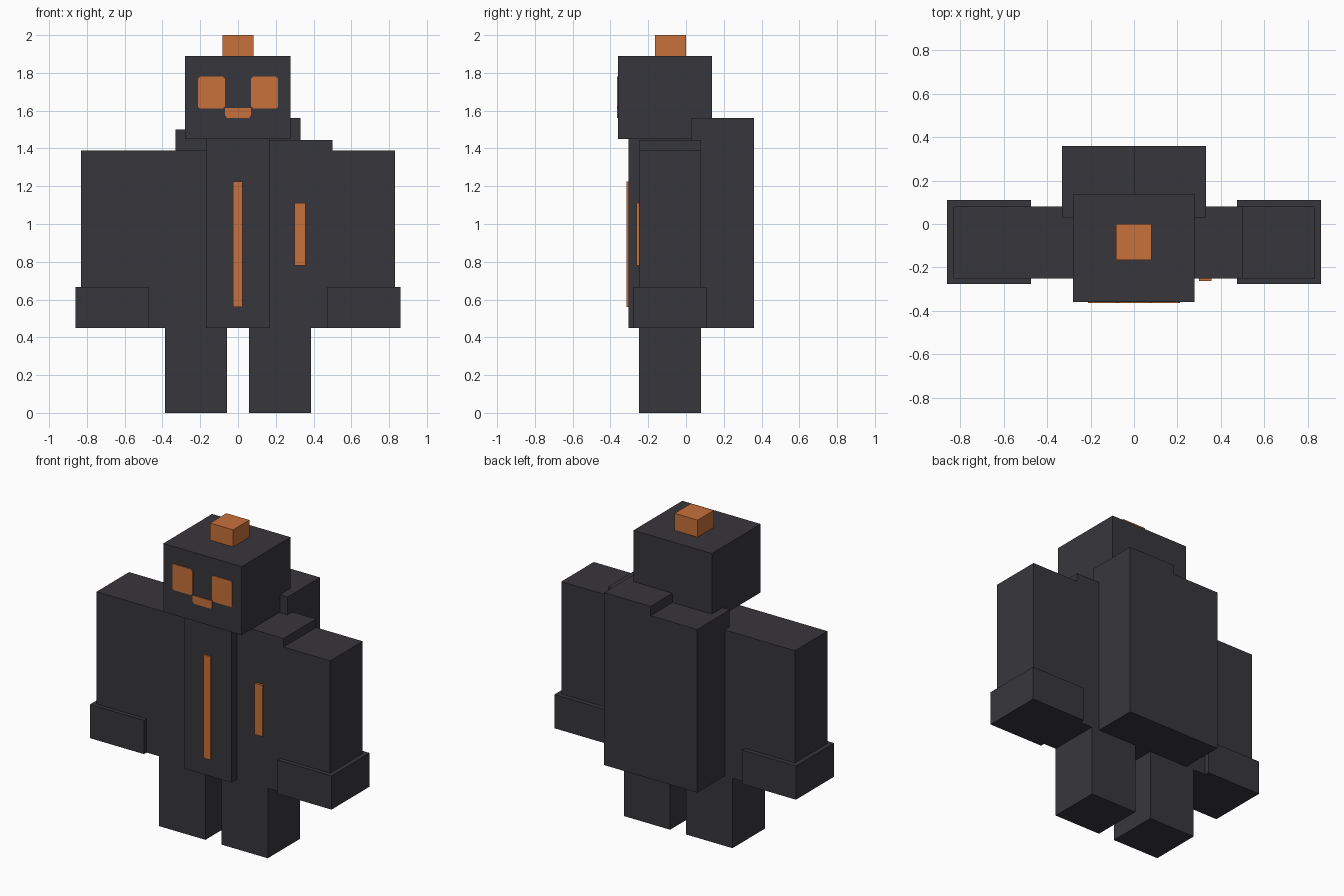
import bpy, bmesh

default = bpy.data.objects.get("Cube")
if default:
    bpy.data.objects.remove(default, do_unlink=True)


def material(name, rgb):
    m = bpy.data.materials.new(name)
    m.use_nodes = True
    m.diffuse_color = (*rgb, 1)
    m.node_tree.nodes["Principled BSDF"].inputs["Base Color"].default_value = (*rgb, 1)
    return m


charcoal = material("charcoal", (0.039, 0.037, 0.044))
orange = material("orange", (0.58, 0.165, 0.043))


def finish(name, bm, mat):
    bmesh.ops.recalc_face_normals(bm, faces=bm.faces)
    mesh = bpy.data.meshes.new(name)
    bm.to_mesh(mesh)
    bm.free()
    mesh.materials.append(mat)
    obj = bpy.data.objects.new(name, mesh)
    bpy.context.collection.objects.link(obj)
    return obj


def box(name, x, y, z, mat=charcoal):
    """Block given by its (low, high) range on each axis."""
    bm = bmesh.new()
    bmesh.ops.create_cube(bm, size=1)
    for v in bm.verts:
        v.co = [r[0] if c < 0 else r[1] for c, r in zip(v.co, (x, y, z))]
    return finish(name, bm, mat)


def face_plate(name, outline, y, depth=0.004):
    """Thin painted plate on a front face, from an (x, z) outline."""
    bm = bmesh.new()
    face = bm.faces.new([bm.verts.new((x, y, z)) for x, z in outline])
    ext = bmesh.ops.extrude_face_region(bm, geom=[face])["geom"]
    for v in ext:
        if isinstance(v, bmesh.types.BMVert):
            v.co.y -= depth
    return finish(name, bm, orange)


def chamfered(x0, x1, z0, z1, c):
    return [(x0 + c, z0), (x1 - c, z0), (x1, z0 + c), (x1, z1 - c),
            (x1 - c, z1), (x0 + c, z1), (x0, z1 - c), (x0, z0 + c)]


def side_range(s, a, b):
    return tuple(sorted((s * a, s * b)))


HEM = 0.45
BODY_Y = (-0.25, 0.08)

# Mirrored limbs, coat sides and back pack halves (stepped tops)
for side, s, coat_top, pack_top in (("left", 1, 1.445, 1.56), ("right", -1, 1.39, 1.50)):
    box(side + "_leg", side_range(s, 0.057, 0.387), BODY_Y, (0, HEM))
    box(side + "_coat_side", side_range(s, 0.168, 0.5), BODY_Y, (HEM, coat_top))
    box(side + "_arm", side_range(s, 0.5, 0.832), BODY_Y, (0.5, 1.39))
    box(side + "_cuff", side_range(s, 0.475, 0.86), (-0.277, 0.11), (HEM, 0.667))
    box(side + "_back_pack", side_range(s, 0, 0.332), (0.03, 0.36), (HEM, pack_top))
    # Eyes
    x0, x1 = side_range(s, 0.07, 0.212)
    face_plate(side + "_eye", chamfered(x0, x1, 1.612, 1.78, 0.01), -0.36)

# Body centre and head
box("coat_centre", (-0.168, 0.168), (-0.305, 0.03), (HEM, 1.45))
box("head", (-0.28, 0.278), (-0.36, 0.137), (1.45, 1.89))
box("head_knob", (-0.083, 0.081), (-0.165, 0), (1.89, 2), orange)

# Mouth, coat stripe and chest badge
face_plate("mouth", [(-0.06, 1.562), (0.06, 1.562), (0.07, 1.58),
                     (0.07, 1.615), (-0.07, 1.615), (-0.07, 1.58)], -0.36)
box("coat_stripe", (-0.026, 0.024), (-0.315, -0.305), (0.56, 1.225), orange)
box("chest_badge", (0.3, 0.357), (-0.263, -0.25), (0.78, 1.11), orange)
